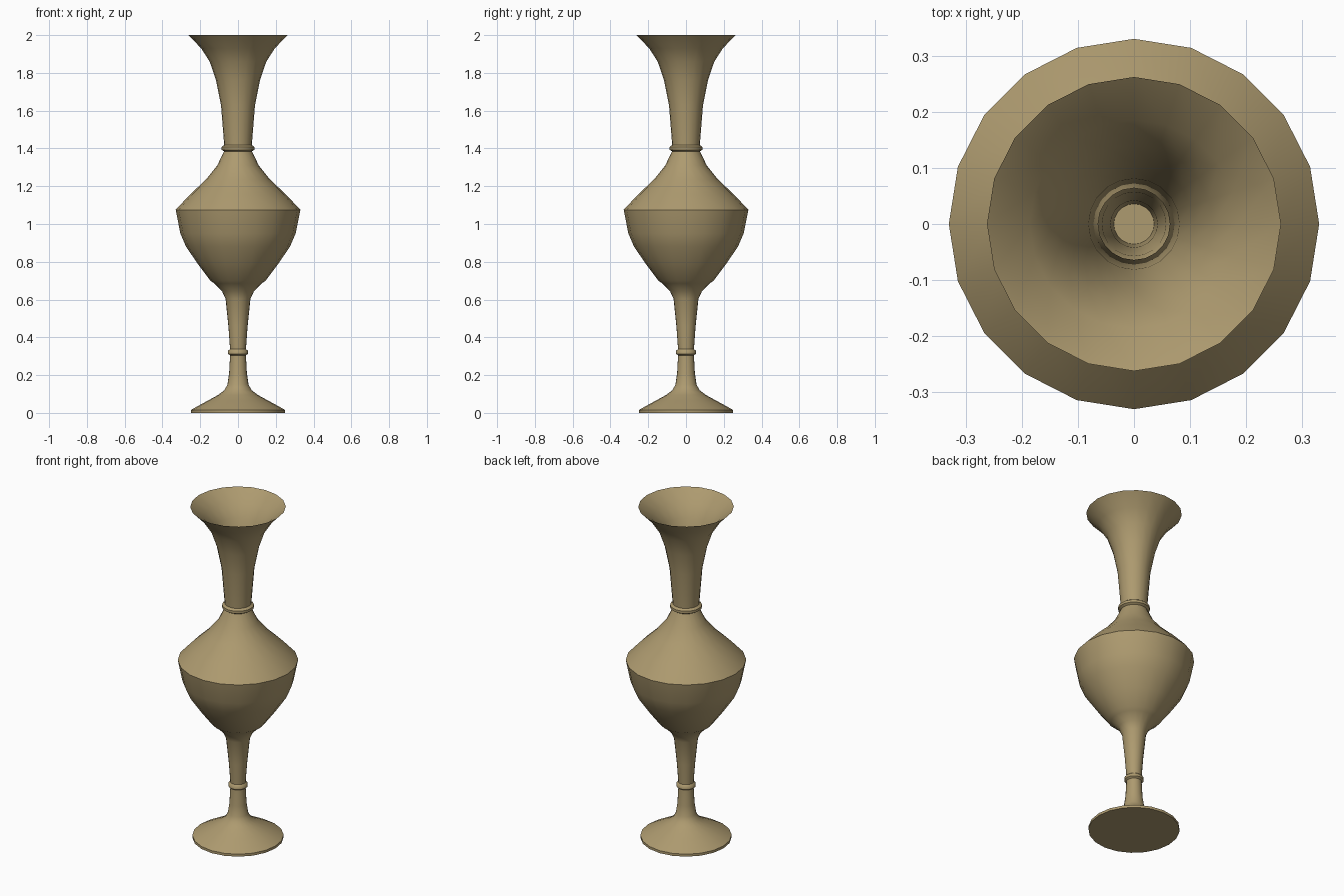
import bpy, bmesh, math

SIDES = 20

# Outer silhouette (radius, height), foot to lip
outer = [(0.25, 0.0), (0.25, 0.015), (0.215, 0.035), (0.16, 0.065), (0.105, 0.095),
         (0.072, 0.12), (0.056, 0.15), (0.047, 0.21), (0.042, 0.305),
         (0.053, 0.313), (0.053, 0.328), (0.042, 0.338),            # stem ring
         (0.051, 0.46), (0.066, 0.605), (0.085, 0.645), (0.125, 0.685), (0.146, 0.70),
         (0.21, 0.785), (0.275, 0.88), (0.305, 0.95), (0.33, 1.075),  # belly
         (0.255, 1.155), (0.17, 1.235), (0.11, 1.31), (0.074, 1.385),
         (0.087, 1.393), (0.087, 1.408), (0.073, 1.418),            # neck ring
         (0.09, 1.63), (0.116, 1.76), (0.15, 1.86), (0.195, 1.93), (0.262, 2.0)]

# Inner wall, lip down to the floor in the stem
inner = [(0.186, 1.935), (0.141, 1.865), (0.107, 1.765), (0.081, 1.63), (0.064, 1.41),
         (0.10, 1.305), (0.16, 1.23), (0.245, 1.15), (0.318, 1.073), (0.294, 0.953),
         (0.264, 0.885), (0.20, 0.79), (0.135, 0.705), (0.076, 0.65), (0.057, 0.605),
         (0.042, 0.46), (0.036, 0.35)]


def lathe(name, profile, mat):
    """Spin a profile around z and cap both ends."""
    bm = bmesh.new()
    rings = []
    for r, z in profile:
        rings.append([bm.verts.new((r * math.sin(2 * math.pi * i / SIDES),
                                    r * math.cos(2 * math.pi * i / SIDES), z))
                      for i in range(SIDES)])
    for a, b in zip(rings, rings[1:]):
        for i in range(SIDES):
            j = (i + 1) % SIDES
            bm.faces.new((a[i], a[j], b[j], b[i]))
    bm.faces.new(rings[0])
    bm.faces.new(rings[-1])
    bmesh.ops.recalc_face_normals(bm, faces=bm.faces)
    me = bpy.data.meshes.new(name)
    bm.to_mesh(me)
    bm.free()
    me.materials.append(mat)
    ob = bpy.data.objects.new(name, me)
    bpy.context.collection.objects.link(ob)
    bpy.context.view_layer.objects.active = ob
    ob.select_set(True)
    bpy.ops.object.shade_smooth_by_angle(angle=math.radians(50))
    return ob


brass = bpy.data.materials.new("dull_brass")
brass.diffuse_color = (0.42, 0.325, 0.16, 1)

lathe("vase", outer + inner, brass)
